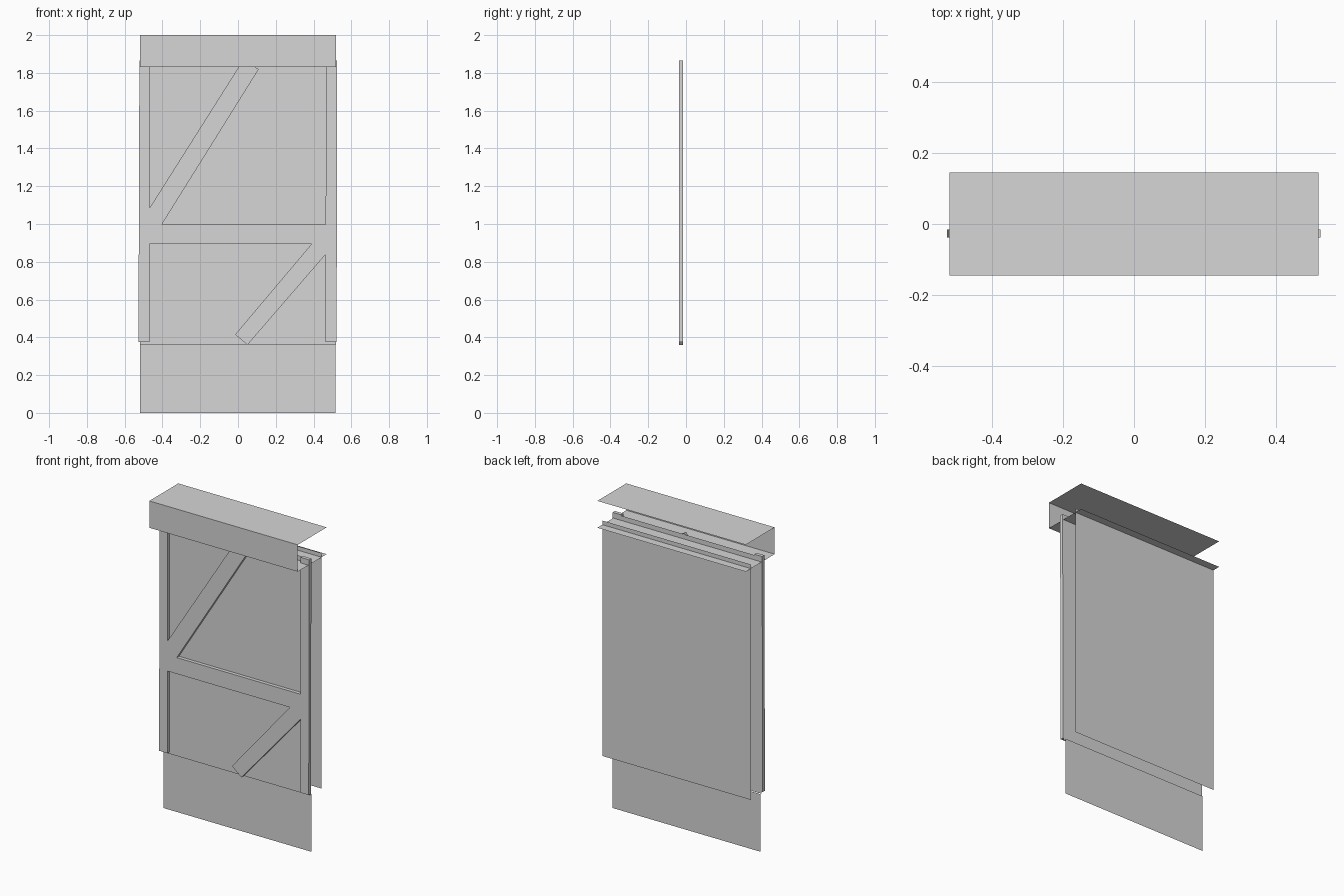
import bpy, bmesh

if "Cube" in bpy.data.objects:
    bpy.data.objects.remove(bpy.data.objects["Cube"])

grey = bpy.data.materials.new("plain_grey")
grey.diffuse_color = (0.67, 0.67, 0.67, 1)
grey.use_nodes = True
grey.node_tree.nodes["Principled BSDF"].inputs["Base Color"].default_value = grey.diffuse_color


def finish(name, bm):
    me = bpy.data.meshes.new(name)
    bm.to_mesh(me)
    bm.free()
    me.materials.append(grey)
    ob = bpy.data.objects.new(name, me)
    bpy.context.collection.objects.link(ob)
    return ob


def sheet(name, corners):
    """Single thin face."""
    bm = bmesh.new()
    bm.faces.new([bm.verts.new(c) for c in corners])
    return finish(name, bm)


def upright(name, y, x0, x1, z0, z1):
    return sheet(name, [(x0, y, z0), (x1, y, z0), (x1, y, z1), (x0, y, z1)])


def flat(name, z, x, y):
    return sheet(name, [(-x, -y, z), (x, -y, z), (x, y, z), (-x, y, z)])


def board(name, outline, y0=-0.038, y1=-0.0155):
    """Front outline in (x, z) extruded through the board thickness."""
    bm = bmesh.new()
    face = bm.faces.new([bm.verts.new((x, y0, z)) for x, z in outline])
    ext = bmesh.ops.extrude_face_region(bm, geom=[face])
    verts = [v for v in ext["geom"] if isinstance(v, bmesh.types.BMVert)]
    bmesh.ops.translate(bm, verts=verts, vec=(0, y1 - y0, 0))
    bmesh.ops.recalc_face_normals(bm, faces=bm.faces)
    return finish(name, bm)


# header: top sheet, bottom sheet and front fascia, open at the back and ends
flat("header_top", 2.0, 0.52, 0.145)
flat("header_bottom", 1.83, 0.52, 0.145)
upright("header_fascia", -0.145, -0.52, 0.52, 1.83, 2.0)

# large panels
upright("back_panel", 0.094, -0.52, 0.52, 0.365, 1.856)
upright("door_panel", -0.015, -0.52, 0.52, 0.362, 1.86)
upright("lower_panel", -0.002, -0.52, 0.515, 0.0, 0.365)

# door frame boards
board("left_post", [(-0.527, 0.375), (-0.468, 0.375), (-0.468, 1.865), (-0.522, 1.865)])
board("right_post", [(0.463, 0.375), (0.522, 0.375), (0.525, 1.865), (0.466, 1.865)])
board("middle_rail", [(-0.468, 0.895), (0.465, 0.895), (0.465, 0.998), (-0.468, 0.998)])
board("upper_brace", [(-0.468, 1.085), (-0.468, 0.998), (-0.403, 0.998), (0.11, 1.82), (0.025, 1.865)])
board("lower_brace", [(0.39, 0.895), (0.465, 0.895), (0.465, 0.84), (0.05, 0.36), (-0.015, 0.415)])
